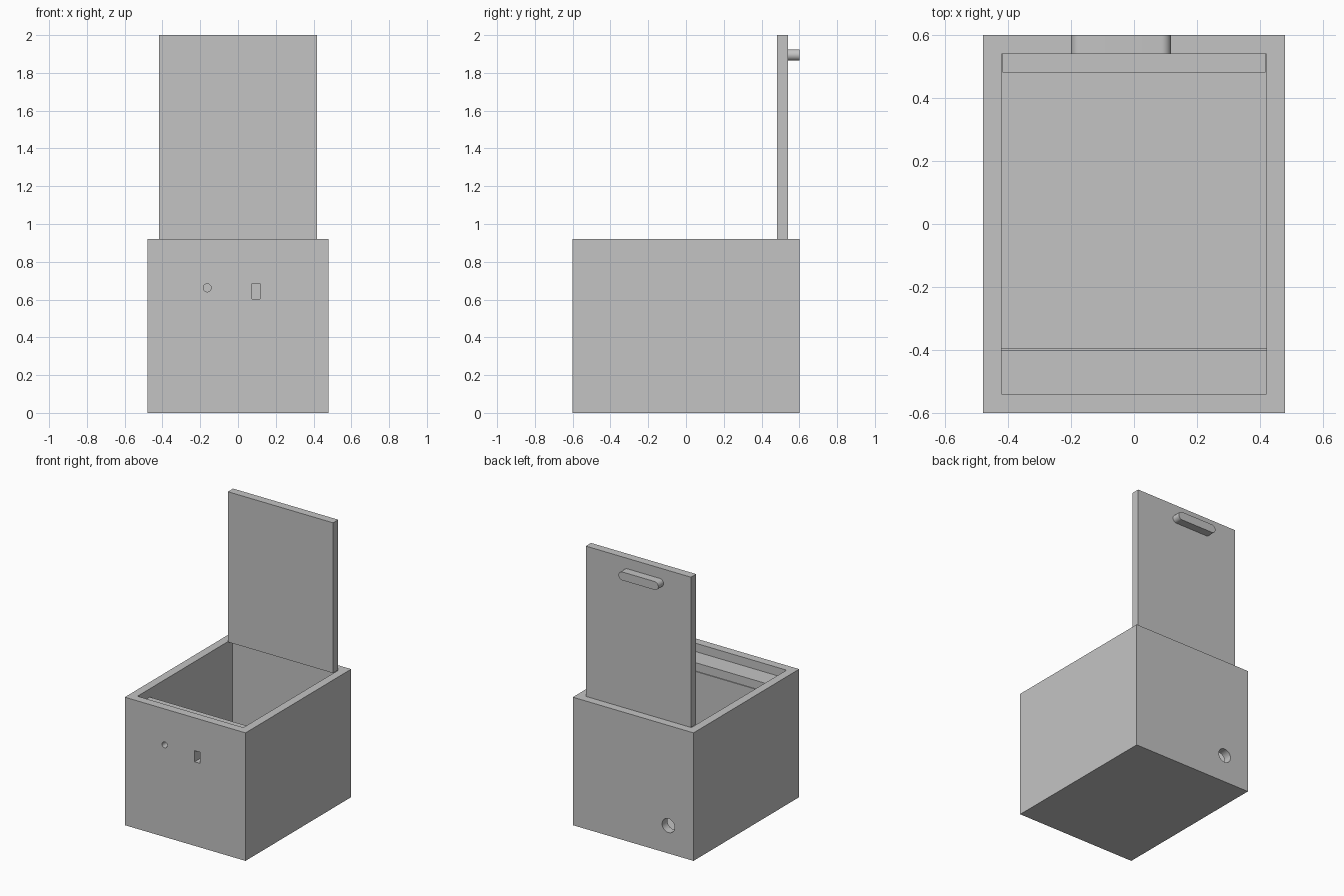
import bpy
import bmesh
from math import cos, sin, pi
from mathutils import Vector

cube = bpy.data.objects.get("Cube")
if cube:
    bpy.data.objects.remove(cube, do_unlink=True)

grey = bpy.data.materials.new("plain grey")
grey.use_nodes = True
colour = (0.55, 0.55, 0.55, 1)
grey.diffuse_color = colour
grey.node_tree.nodes["Principled BSDF"].inputs["Base Color"].default_value = colour


def prism(name, profile, y0, y1):
    """Extrude an (x, z) outline along y."""
    bm = bmesh.new()
    face = bm.faces.new([bm.verts.new((x, y0, z)) for x, z in profile])
    out = bmesh.ops.extrude_face_region(bm, geom=[face])["geom"]
    moved = [v for v in out if isinstance(v, bmesh.types.BMVert)]
    bmesh.ops.translate(bm, verts=moved, vec=Vector((0, y1 - y0, 0)))
    bmesh.ops.recalc_face_normals(bm, faces=bm.faces)
    mesh = bpy.data.meshes.new(name)
    bm.to_mesh(mesh)
    bm.free()
    mesh.materials.append(grey)
    obj = bpy.data.objects.new(name, mesh)
    bpy.context.collection.objects.link(obj)
    return obj


def rect(x0, x1, z0, z1):
    return [(x0, z0), (x1, z0), (x1, z1), (x0, z1)]


def capsule(x0, x1, z, r, n=16):
    """Outline with round ends centred on x0 and x1; a circle if they match."""
    right = [(x1 + r * cos(a), z + r * sin(a))
             for a in (-pi / 2 + pi * i / n for i in range(n + 1))]
    left = [(x0 - (x - x1), 2 * z - zz) for x, zz in right]
    return right + left if x1 > x0 else right[:-1] + left[:-1]


def activate(obj):
    bpy.ops.object.select_all(action="DESELECT")
    obj.select_set(True)
    bpy.context.view_layer.objects.active = obj


def smooth(obj):
    activate(obj)
    bpy.ops.object.shade_smooth_by_angle()


def cut(obj, cutter):
    cutter.hide_render = True
    mod = obj.modifiers.new("cut", "BOOLEAN")
    mod.operation = "DIFFERENCE"
    mod.solver = "EXACT"
    mod.object = cutter
    activate(obj)
    bpy.ops.object.modifier_apply(modifier=mod.name)
    bpy.data.objects.remove(cutter, do_unlink=True)


# Open-topped box with its cavity, front openings and rear cable hole
box = prism("box", rect(-0.48, 0.48, 0, 0.92), -0.6, 0.6)
cut(box, prism("cavity", rect(-0.421, 0.421, 0.06, 1.0), -0.54, 0.54))
cut(box, prism("round_opening", capsule(-0.163, -0.163, 0.662, 0.021), -0.7, -0.5))
cut(box, prism("slot_opening", rect(0.075, 0.117, 0.604, 0.684), -0.7, -0.5))
cut(box, prism("cable_hole", capsule(-0.28, -0.28, 0.2, 0.05), 0.5, 0.7))
smooth(box)

# Compartment behind the front wall: cover and partition
prism("compartment_cover", rect(-0.43, 0.43, 0.8, 0.86), -0.55, -0.4)
prism("compartment_partition", rect(-0.43, 0.43, 0.05, 0.8), -0.455, -0.394)

# Raised lid and its handle
prism("lid", rect(-0.418, 0.418, 0.92, 2), 0.482, 0.541)
smooth(prism("lid_handle", capsule(-0.17, 0.087, 1.895, 0.03), 0.54, 0.6))
